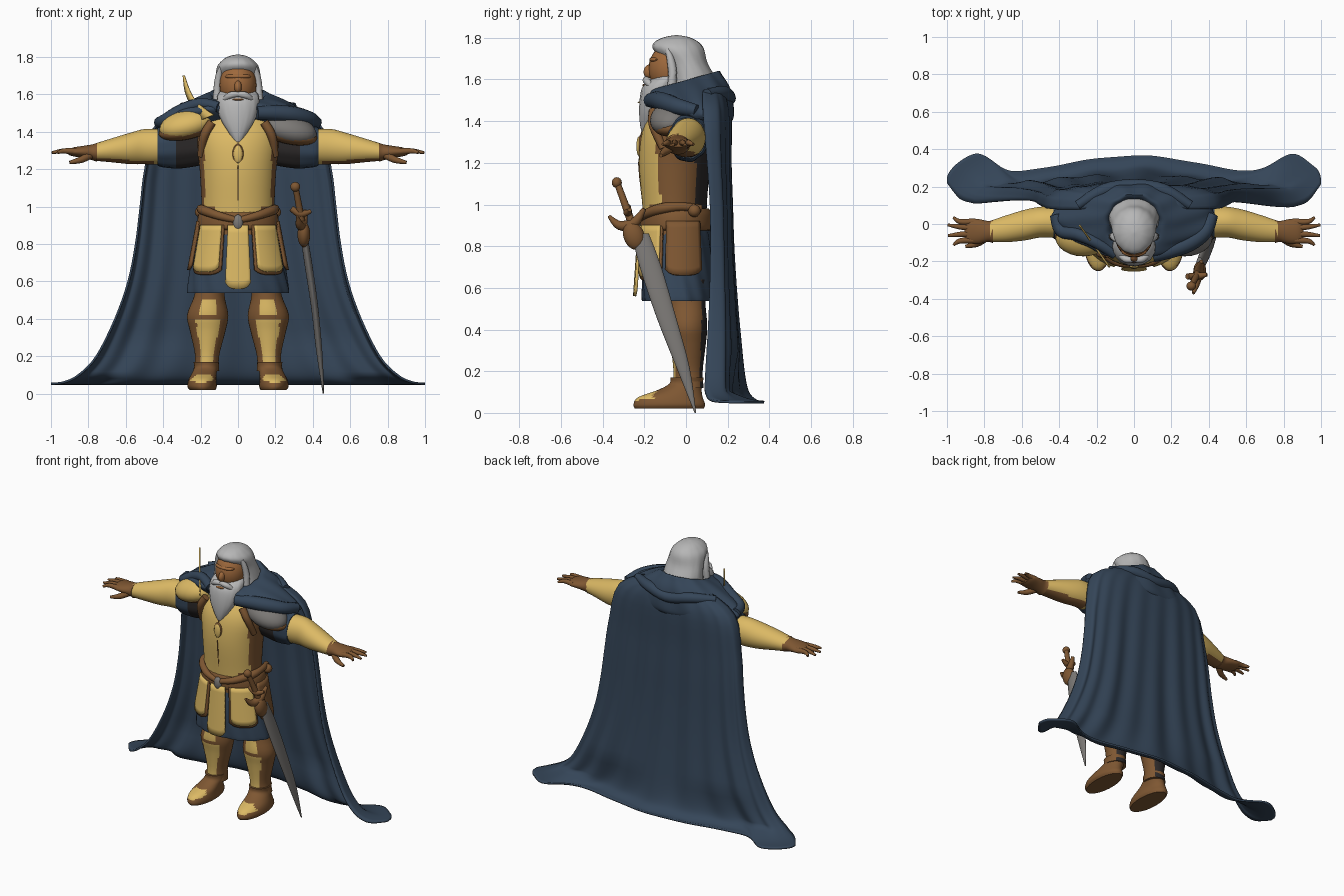
import bpy, bmesh, math
from mathutils import Vector, Euler

if "Cube" in bpy.data.objects:
    bpy.data.objects.remove(bpy.data.objects["Cube"])


def material(name, *rgb):
    m = bpy.data.materials.new(name)
    m.use_nodes = True
    m.diffuse_color = (*rgb, 1)
    b = m.node_tree.nodes["Principled BSDF"]
    b.inputs["Base Color"].default_value = (*rgb, 1)
    b.inputs["Roughness"].default_value = 0.8
    return m


NAVY = material("navy cloth", .035, .06, .098)
GOLD = material("gold armour", .72, .49, .13)
BROWN = material("brown leather", .21, .095, .032)
DARK = material("dark lining", .025, .022, .022)
HAIR = material("grey hair", .47, .47, .47)
STEEL = material("steel", .2, .19, .18)
SKIN = material("skin", .34, .14, .045)
SIDES = ((1, "left"), (-1, "right"))


def resample(rows, k=4):
    """Smooth curve through tuples of numbers."""
    out = []
    for i in range(len(rows) - 1):
        a, b = rows[max(i - 1, 0)], rows[i]
        c, d = rows[i + 1], rows[min(i + 2, len(rows) - 1)]
        for j in range(k):
            t = j / k
            out.append([q + t / 2 * (r - p + t * (2*p - 5*q + 4*r - s + t * (3*(q - r) + s - p)))
                        for p, q, r, s in zip(a, b, c, d)])
    return out + [list(rows[-1])]


def finish(name, bm, mats, rule=None, angle=50):
    bmesh.ops.recalc_face_normals(bm, faces=bm.faces)
    bm.normal_update()
    me = bpy.data.meshes.new(name)
    for m in mats:
        me.materials.append(m)
    for f in bm.faces:
        if rule:
            f.material_index = rule(f.calc_center_median(), f.normal)
    bm.to_mesh(me)
    bm.free()
    ob = bpy.data.objects.new(name, me)
    bpy.context.collection.objects.link(ob)
    bpy.ops.object.select_all(action='DESELECT')
    ob.select_set(True)
    bpy.context.view_layer.objects.active = ob
    bpy.ops.object.shade_smooth_by_angle(angle=math.radians(angle))
    return ob


def grid(bm, rows, closed):
    """Bridge rows of points with quads."""
    vs = [[bm.verts.new(p) for p in row] for row in rows]
    n = len(vs[0])
    for a, b in zip(vs, vs[1:]):
        for i in range(n if closed else n - 1):
            j = (i + 1) % n
            bm.faces.new((a[i], a[j], b[j], b[i]))
    return vs


def sheet(name, rows, mat, thickness, angle=50):
    """Thin skin through rows of points."""
    bm = bmesh.new()
    grid(bm, rows, False)
    mod = finish(name, bm, [mat], angle=angle).modifiers.new("thickness", 'SOLIDIFY')
    mod.thickness, mod.offset = thickness, 0


def loft(name, rings, *mats, side=1, axis="z", n=40, wave=0, waves=9, rule=None):
    """Closed body through rings of (x, y, z, radius, radius, optional slope to the back)."""
    bm, rows = bmesh.new(), []
    for x, y, z, ra, rb, *slope in resample(rings):
        row = []
        for i in range(n):
            a = math.tau * i / n
            w = 1 + wave * math.sin(waves * a + 20 * z)
            c, s = max(ra, .001) * w * math.cos(a), max(rb, .001) * w * math.sin(a)
            off = (c, s, s * sum(slope)) if axis == "z" else (0, c, s)
            row.append(Vector((side * x, y, z)) + Vector(off))
        rows.append(row)
    vs = grid(bm, rows, True)
    bm.faces.new(vs[0])
    bm.faces.new(vs[-1])
    return finish(name, bm, mats, rule)


def blob(name, loc, size, mat, rot=(0, 0, 0)):
    bm = bmesh.new()
    bmesh.ops.create_uvsphere(bm, u_segments=24, v_segments=14, radius=1)
    r = Euler(rot).to_matrix()
    for v in bm.verts:
        v.co = r @ (v.co * Vector(size)) + Vector(loc)
    return finish(name, bm, [mat])


def tube(name, pts, mat, side=1):
    """Round rod through points of (x, y, z, radius)."""
    bm, rows, ps = bmesh.new(), [], resample(pts)
    for i, p in enumerate(ps):
        d = Vector(ps[min(i + 1, len(ps) - 1)][:3]) - Vector(ps[max(i - 1, 0)][:3])
        q = d.to_track_quat('Z', 'Y')
        rows.append([])
        for k in range(12):
            a = math.tau * k / 12
            v = Vector(p[:3]) + q @ Vector((math.cos(a), math.sin(a), 0)) * p[3]
            rows[-1].append((v.x * side, v.y, v.z))
    vs = grid(bm, rows, True)
    bm.faces.new(vs[0])
    bm.faces.new(vs[-1])
    return finish(name, bm, [mat])


# Torso: gold front, leather sides, dark back
def torso_rule(c, n):
    if c.z > .93 + abs(c.x) * .4 and c.y < -.11 and abs(c.x) < .178:
        return 0
    return 2 if c.y > .045 else 1

loft("torso", [(0, -.05, .85, .2, .15), (0, -.055, 1, .195, .155), (0, -.055, 1.2, .205, .17),
               (0, -.045, 1.35, .22, .165), (0, -.02, 1.45, .2, .14), (0, 0, 1.52, .12, .1)],
     GOLD, BROWN, DARK, n=64, rule=torso_rule)
tube("chest_ridge", [(0, -.2, .96, .004), (0, -.226, 1.2, .004), (0, -.212, 1.35, .004)], BROWN)
blob("chest_badge_rim", (0, -.218, 1.28), (.03, .012, .055), BROWN)
blob("chest_badge", (0, -.226, 1.28), (.024, .012, .047), GOLD)
loft("belt", [(0, -.045, .875, .2, .16), (0, -.045, .89, .218, .175), (0, -.045, .95, .214, .172),
              (0, -.045, .98, .195, .155)], BROWN)
blob("buckle", (0, -.222, .915), (.028, .018, .042), STEEL)
for s, w in SIDES:
    tube(w + "_belt_strap", [(0, -.218, .925, .016), (.1, -.2, .95, .022), (.185, -.12, .98, .026),
                             (.198, -.02, .99, .02), (.17, .07, .98, .02)], BROWN, s)
    blob(w + "_belt_knot", (s * .2, .04, .97), (.03, .03, .03), BROWN)

# Cloth skirt with hanging plates
loft("skirt", [(0, -.04, .92, .19, .15), (0, -.04, .75, .235, .165), (0, -.035, .56, .272, .175),
               (0, -.035, .545, .262, .165), (0, -.035, .6, .2, .12)], NAVY, n=72, wave=.018, waves=14)


def plate(name, a0, a1, top, low, mat, lift, side=1):
    """Curved plate with a rounded lower edge, hung round the skirt."""
    rows = []
    for j in range(9):
        row = []
        for i in range(11):
            u = i / 10
            a = math.radians(a0 + (a1 - a0) * u)
            z = top - (top - low) * j / 8 * (1 - .1 * abs(2 * u - 1) ** 4)
            f = (.92 - z) / .37
            row.append((side * (.2 + .07 * f + lift) * math.sin(a),
                        -.04 - (.165 + .025 * f + lift) * math.cos(a), z))
        rows.append(row)
    sheet(name, rows, mat, .014)

plate("front_plate", -14, 14, .9, .56, GOLD, .018)
for s, w in SIDES:
    plate(w + "_front_plate_rim", 20, 66, .9, .635, BROWN, .008, s)
    plate(w + "_front_plate", 23, 63, .9, .65, GOLD, .018, s)
    plate(w + "_hip_plate", 73, 125, .92, .66, BROWN, .016, s)


# Legs and boots: gold strips on knee, shin and toe
def leg_rule(c, n):
    if n.y > .75:
        return 2
    shin = c.z < .39 and n.y < -.82
    knee = .43 < c.z < .51 and n.y < -.9
    return 1 if shin or knee else 0

for s, w in SIDES:
    loft(w + "_leg", [(.14, .005, .64, .085, .09), (.152, .005, .53, .08, .088), (.162, .005, .42, .11, .097),
                      (.162, .01, .33, .094, .085), (.165, .01, .2, .064, .07), (.17, .01, .12, .07, .075)],
         BROWN, GOLD, DARK, side=s, n=56, rule=leg_rule)
    loft(w + "_boot", [(.19, -.08, .02, .07, .165), (.192, -.08, .04, .079, .172), (.19, -.075, .075, .074, .155),
                       (.18, -.03, .11, .066, .105), (.17, 0, .14, .064, .08), (.17, .005, .17, .068, .08)],
         BROWN, GOLD, side=s, rule=lambda c, n: int(c.y < -.15 and c.z > .05 and n.z > .45))

# Arms and hands
for s, w in SIDES:
    loft(w + "_sleeve", [(.15, .015, 1.34, .085, .11), (.3, .01, 1.33, .095, .125), (.4, .01, 1.32, .098, .11),
                         (.43, .01, 1.32, .088, .1)], NAVY, DARK, side=s, axis="x", wave=.02,
         rule=lambda c, n: int(abs(c.x) < .33 and c.z < 1.41))
    loft(w + "_forearm", [(.41, .01, 1.32, .085, .095), (.5, .01, 1.32, .082, .094), (.58, -.005, 1.31, .082, .083),
                          (.68, -.025, 1.3, .072, .063), (.77, -.04, 1.29, .056, .045)],
         GOLD, BROWN, side=s, axis="x", rule=lambda c, n: int(n.z < -.75 and abs(c.x) > .45))
    loft(w + "_palm", [(.755, -.04, 1.29, .062, .05), (.78, -.04, 1.29, .056, .042), (.83, -.04, 1.292, .066, .032),
                       (.88, -.037, 1.292, .066, .024), (.905, -.037, 1.29, .05, .014)], BROWN, side=s, axis="x")
    for k, (x, y) in enumerate(((.965, .035), (.996, -.005), (.994, -.062), (.965, -.112))):
        tube(f"{w}_finger_{k}", [(.86, .012 - k * .033, 1.294, .017), (.93, y * .7 - .012, 1.297, .014),
                                 (x, y, 1.288, .007)], BROWN, s)
    tube(w + "_thumb", [(.79, -.07, 1.275, .022), (.84, -.105, 1.25, .018), (.9, -.12, 1.235, .009)], BROWN, s)

# Shoulder armour, each side in its own metal, half under the mantle
for s, w, m, z in ((1, "left", STEEL, 1.415), (-1, "right", GOLD, 1.44)):
    blob(w + "_shoulder_rim", (s * .275, -.065, z - .025), (.152, .095, .055), BROWN, (.2, s * .2, 0))
    blob(w + "_shoulder_plate", (s * .275, -.075, z), (.148, .1, .075), m, (.3, s * .25, 0))
    tube(w + "_chest_strap", [(.14, -.155, 1.45, .024), (.18, -.155, 1.38, .024), (.2, -.11, 1.27, .018)], BROWN, s)
# Upright curved blade on the right shoulder, as outer and inner edge points
horn = resample([(-.2, 1.46, -.13, 1.49), (-.245, 1.53, -.2, 1.54), (-.28, 1.61, -.25, 1.6),
                 (-.292, 1.7, -.288, 1.7)])
sheet("shoulder_horn", [[(x, -.19 - (x + .16) * 1.4, z) for x, z in ((a, b), (c, d))]
                        for a, b, c, d in horn], GOLD, .01)

# Mantle round the neck, low at the throat, with rolled folds over the shoulders
loft("mantle", [(0, .0, 1.53, .11, .1, .3), (0, .005, 1.595, .145, .145, .3), (0, .0, 1.585, .2, .175, .2),
                (0, .01, 1.545, .29, .2, .08), (0, .025, 1.49, .385, .2, -.08), (0, .05, 1.44, .435, .175, -.12),
                (0, .06, 1.41, .42, .15, -.12)], NAVY, n=72, wave=.025, waves=11)
tube("mantle_back_fold", [(-.3, .1, 1.53, .025), (-.16, .18, 1.535, .035), (0, .205, 1.51, .035),
                          (.16, .18, 1.535, .035), (.3, .1, 1.53, .025)], NAVY)
tube("left_mantle_fold", [(.1, -.17, 1.5, .035), (.2, -.14, 1.5, .042), (.3, -.1, 1.49, .045),
                          (.38, -.04, 1.47, .04), (.42, .05, 1.45, .03)], NAVY)
tube("right_mantle_fold", [(.1, -.16, 1.53, .03), (.2, -.1, 1.55, .03), (.3, -.055, 1.515, .035),
                           (.39, -.035, 1.46, .035), (.42, .05, 1.45, .03)], NAVY, -1)

# Long cape; each row: height, half width, back depth, edge depth, fold size
rows = []
for z, wid, back, edge, fold in resample([
        (1.57, .2, .17, .08, 0), (1.45, .43, .21, .08, .002), (1.2, .495, .21, .1, .004),
        (1, .52, .215, .115, .005), (.8, .545, .22, .12, .006), (.6, .585, .23, .12, .007),
        (.4, .655, .245, .115, .008), (.2, .755, .265, .105, .008), (.1, .85, .29, .1, .006),
        (.06, .93, .33, .115, .004), (.052, 1, .365, .2, .002)]):
    row = []
    for i in range(97):
        t = math.pi * (i / 96 - .5)
        dip = max(0, .3 - z) * .35 * math.sin(2 * t) ** 2 * math.cos(t)
        lobe = max(0, .1 - z) * 2 * math.exp(-((abs(math.sin(t)) - .84) / .12) ** 2)
        y = edge + (back - edge) * abs(math.cos(t)) ** .55 - dip + lobe
        row.append((wid * math.sin(t), y + fold * (math.sin(19 * t + 2 * z) + .6 * math.sin(11 * t)), z))
    rows.append(row)
sheet("cape", rows, NAVY, .012, 80)

# Head, hair and beard
blob("face", (0, -.07, 1.65), (.1, .11, .125), SKIN)
blob("nose", (0, -.175, 1.64), (.02, .028, .034), SKIN, (-.3, 0, 0))
blob("brow", (0, -.142, 1.695), (.07, .034, .016), SKIN)
loft("hair", [(0, -.01, 1.45, .1, .08), (0, .025, 1.52, .135, .11), (0, .03, 1.6, .133, .112),
              (0, .003, 1.68, .122, .1), (0, -.035, 1.745, .112, .122), (0, -.045, 1.78, .085, .105),
              (0, -.045, 1.803, .05, .06), (0, -.045, 1.813, .005, .005)], HAIR, wave=.012, waves=13)
loft("beard", [(0, -.2, 1.325, .004, .006), (0, -.19, 1.38, .04, .03), (0, -.17, 1.45, .084, .055),
               (0, -.14, 1.52, .112, .08), (0, -.12, 1.57, .114, .085), (0, -.1, 1.6, .107, .07),
               (0, -.08, 1.62, .09, .05)], HAIR, wave=.015, waves=15)
blob("mouth", (0, -.196, 1.572), (.032, .014, .007), SKIN)
for s, w in SIDES:
    tube(w + "_moustache", [(0, -.192, 1.6, .013), (.045, -.188, 1.593, .018), (.09, -.155, 1.555, .008)], HAIR, s)
    tube(w + "_hair_lock", [(.09, -.09, 1.745, .012), (.102, -.075, 1.7, .018), (.11, -.065, 1.63, .022),
                            (.115, -.07, 1.53, .022)], HAIR, s)

# Sword hanging at the left hip
loft("sword_blade", [(.457, .045, 0, .004, .004), (.435, -.015, .22, .016, .032), (.41, -.095, .46, .019, .047),
                     (.375, -.17, .7, .021, .052), (.35, -.22, .86, .018, .042)], STEEL)
tube("sword_grip", [(.35, -.24, .85, .022), (.33, -.285, .98, .018), (.31, -.325, 1.09, .016)], BROWN)
blob("sword_pommel", (.306, -.332, 1.105), (.026, .024, .026), BROWN)
blob("sword_throat", (.352, -.25, .85), (.034, .05, .07), BROWN, (.35, 0, 0))
tube("sword_guard", [(.36, -.2, .98, .01), (.345, -.25, .91, .026), (.33, -.32, .9, .022),
                     (.318, -.37, .945, .008)], BROWN)
tube("sword_crosspiece", [(.285, -.28, .99, .016), (.335, -.28, .96, .02), (.39, -.27, .975, .01)], BROWN)
